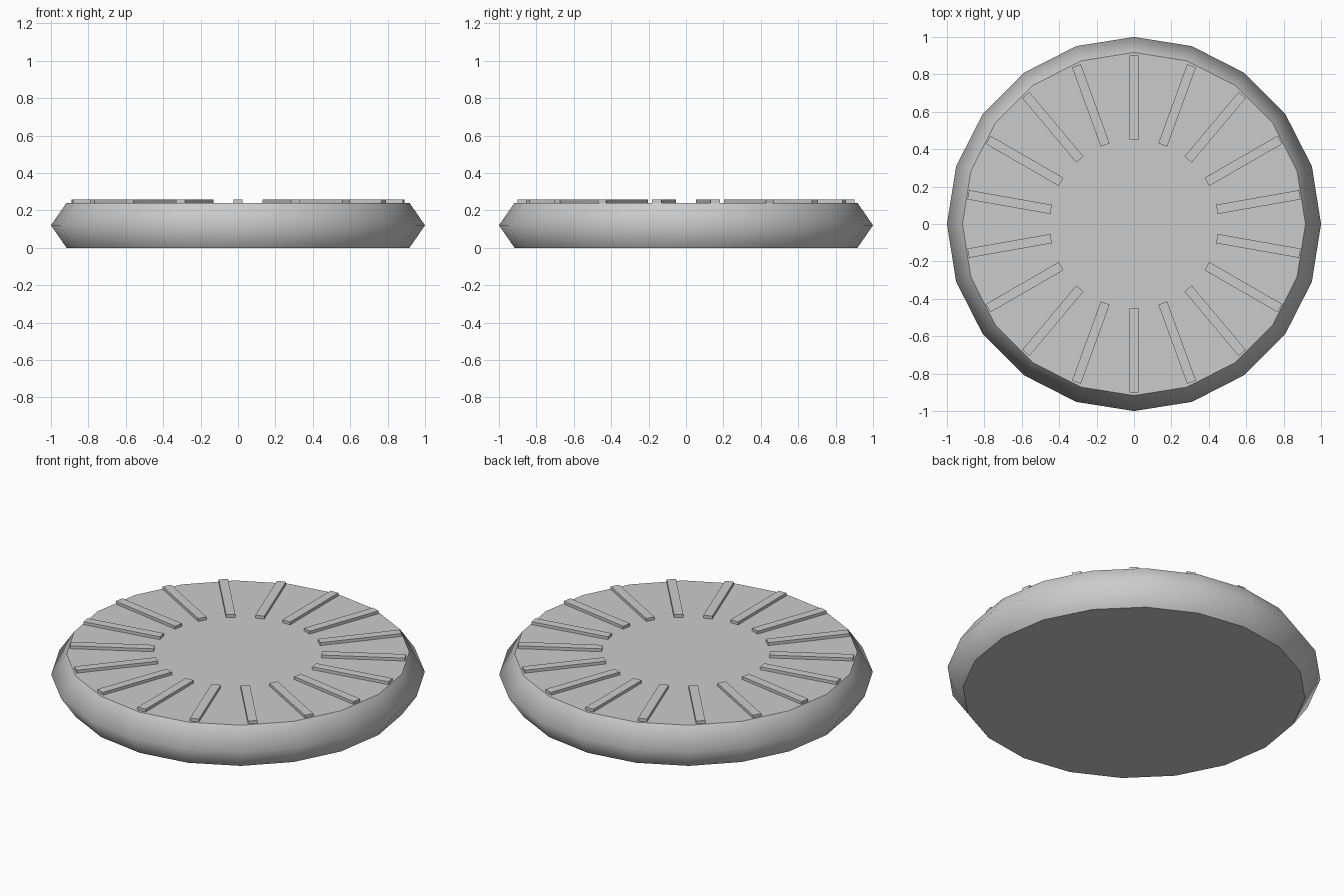
import bpy, bmesh, math
from mathutils import Matrix

if "Cube" in bpy.data.objects:
    bpy.data.objects.remove(bpy.data.objects["Cube"])


def finish(name, bm):
    bmesh.ops.recalc_face_normals(bm, faces=bm.faces)
    mesh = bpy.data.meshes.new(name)
    bm.to_mesh(mesh)
    bm.free()
    obj = bpy.data.objects.new(name, mesh)
    bpy.context.collection.objects.link(obj)
    return obj


# Disc body: 20-sided, widest at mid height, smooth rim and flat caps
SIDES = 20
bm = bmesh.new()
rings = []
for radius, z in ((0.917, 0.0), (1.0, 0.12), (0.917, 0.24)):
    angles = [math.tau * i / SIDES for i in range(SIDES)]
    rings.append([bm.verts.new((radius * math.cos(a), radius * math.sin(a), z)) for a in angles])
for low, high in zip(rings, rings[1:]):
    for i in range(SIDES):
        j = (i + 1) % SIDES
        bm.faces.new((low[i], low[j], high[j], high[i])).smooth = True
for cap in (rings[0], rings[-1]):
    face = bm.faces.new(cap)
    for edge in face.edges:
        edge.smooth = False
finish("disc_body", bm)

# Radial ribs on the top face
RIBS = 18
bm = bmesh.new()
for i in range(RIBS):
    place = (Matrix.Rotation(math.radians(90) + math.tau * i / RIBS, 4, 'Z')
             @ Matrix.Translation((0.675, 0, 0.2425))
             @ Matrix.Diagonal((0.45, 0.05, 0.029, 1)))
    bmesh.ops.create_cube(bm, size=1, matrix=place)
finish("radial_ribs", bm)
